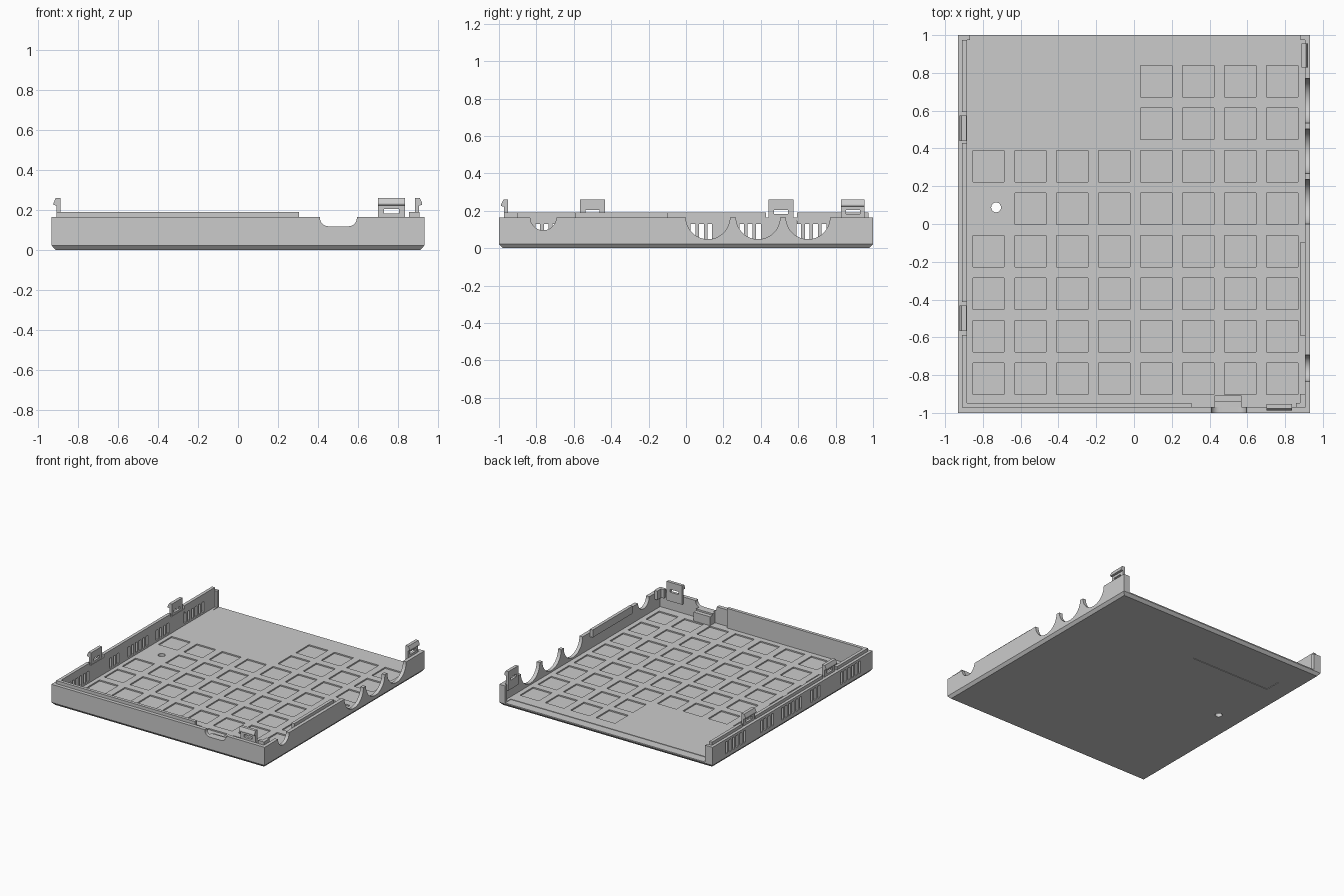
import bpy, bmesh, math
from mathutils import Matrix, Vector

if "Cube" in bpy.data.objects:
    bpy.data.objects.remove(bpy.data.objects["Cube"])


def finish(bm, name):
    bmesh.ops.recalc_face_normals(bm, faces=bm.faces)
    me = bpy.data.meshes.new(name)
    bm.to_mesh(me)
    bm.free()
    ob = bpy.data.objects.new(name, me)
    bpy.context.collection.objects.link(ob)
    return ob


def add_box(bm, x, y, z):
    size = Matrix.Diagonal((x[1] - x[0], y[1] - y[0], z[1] - z[0], 1))
    mid = Matrix.Translation((sum(x) / 2, sum(y) / 2, sum(z) / 2))
    return bmesh.ops.create_cube(bm, size=1, matrix=mid @ size)['verts']


def boxes(name, items):
    bm = bmesh.new()
    for it in items:
        add_box(bm, *it)
    return finish(bm, name)


def add_prism(bm, pts, vec):
    f = bm.faces.new([bm.verts.new(p) for p in pts])
    ext = bmesh.ops.extrude_face_region(bm, geom=[f], use_keep_orig=True)
    bmesh.ops.translate(bm, vec=vec,
                        verts=[v for v in ext['geom'] if isinstance(v, bmesh.types.BMVert)])


def cut(ob, cutter):
    cutter.hide_render = True
    mod = ob.modifiers.new('cut', 'BOOLEAN')
    mod.operation = 'DIFFERENCE'
    mod.solver = 'EXACT'
    mod.object = cutter
    bpy.context.view_layer.objects.active = ob
    bpy.ops.object.modifier_apply(modifier=mod.name)
    bpy.data.objects.remove(cutter)


FLOOR, TOP, LIP = 0.035, 0.165, 0.19

# tray: solid block with a chamfered bottom edge
bm = bmesh.new()
for v in add_box(bm, (-0.933, 0.933), (-1, 1), (0, 0.022)):
    if v.co.z < 0.01:
        v.co.x *= 0.98
        v.co.y *= 0.98
top = max(bm.faces, key=lambda f: f.calc_center_median().z)
ext = bmesh.ops.extrude_face_region(bm, geom=[top])
bmesh.ops.translate(bm, vec=(0, 0, TOP - 0.022),
                    verts=[v for v in ext['geom'] if isinstance(v, bmesh.types.BMVert)])
bmesh.ops.delete(bm, geom=[top] if top.is_valid else [], context='FACES_ONLY')
tray = finish(bm, 'tray')

# hollow inside, then the open back side
cut(tray, boxes('cavity', [((-0.885, 0.905), (-0.97, 0.975), (FLOOR, 0.3))]))
cut(tray, boxes('back_opening', [((-0.868, 0.882), (0.93, 1.1), (FLOOR - 0.004, 0.3))]))

# round port cutouts in the right wall
bm = bmesh.new()
for y, r in ((0.117, 0.118), (0.385, 0.118), (0.652, 0.118), (-0.763, 0.07)):
    bmesh.ops.create_cone(bm, cap_ends=True, segments=48, radius1=r, radius2=r, depth=0.2,
                          matrix=Matrix.Translation((0.95, y, TOP + 0.001))
                          @ Matrix.Rotation(math.pi / 2, 4, 'Y'))
cut(tray, finish(bm, 'port_cutter'))

# rounded notch in the front wall
bm = bmesh.new()
x0, x1, zb, r = 0.41, 0.595, 0.118, 0.042
pts = [(x0, -1.1, 0.3)]
for cx, start in ((x0 + r, 180), (x1 - r, 270)):
    for i in range(9):
        a = math.radians(start + i * 90 / 8)
        pts.append((cx + r * math.cos(a), -1.1, zb + r + r * math.sin(a)))
pts.append((x1, -1.1, 0.3))
add_prism(bm, pts, (0, 0.16, 0))
cut(tray, finish(bm, 'notch_cutter'))

# vent slots in the left wall
slots = []
for start, count in ((-0.85, 6), (-0.34, 3), (-0.11, 6), (0.24, 4), (0.59, 6)):
    for i in range(count):
        y = start + i * 0.045
        slots.append(((-1, -0.85), (y, y + 0.025), (0.05, 0.145)))
cut(tray, boxes('vent_cutter', slots))

# reset hole through the floor
bm = bmesh.new()
bmesh.ops.create_cone(bm, cap_ends=True, segments=32, radius1=0.026, radius2=0.026, depth=0.3,
                      matrix=Matrix.Translation((-0.73, 0.088, 0)))
cut(tray, finish(bm, 'hole_cutter'))

# shallow square pockets in the floor, left plain near the back left and the hole
pockets = []
for i in range(8):
    for j in range(8):
        x, y = -0.77 + i * 0.222, -0.82 + j * 0.225
        if (y > 0.5 and x < 0.0) or (x < -0.6 and -0.1 < y < 0.3):
            continue
        pockets.append(((x - 0.083, x + 0.083), (y - 0.083, y + 0.083), (FLOOR - 0.01, 0.06)))
cut(tray, boxes('pocket_cutter', pockets))

# shallow label recess underneath
cut(tray, boxes('label_cutter', [((-0.76, -0.06), (0.60, 0.73), (-0.05, 0.004))]))

bpy.context.view_layer.objects.active = tray
tray.select_set(True)
bpy.ops.object.shade_smooth_by_angle(angle=math.radians(20))
tray.select_set(False)

# locating lips along the walls
boxes('left_lip', [((-0.91, -0.885), y, (0.13, LIP))
                   for y in ((-0.972, -0.587), (-0.412, 0.428), (0.593, 0.975))])
boxes('front_lip', [((-0.91, 0.305), (-0.972, -0.947), (FLOOR - 0.002, LIP))])
boxes('right_lip', [((0.882, 0.907), (-0.592, -0.095), (0.13, LIP))])
boxes('corner_lip', [((0.88, 0.908), (-0.972, -0.9), (0.12, LIP)),
                     ((0.857, 0.882), (-0.972, -0.947), (0.12, LIP))])

# stepped support block behind the notch
boxes('support_block', [((0.425, 0.57), (-0.972, -0.94), (FLOOR - 0.002, 0.118)),
                        ((0.425, 0.57), (-0.941, -0.908), (FLOOR - 0.002, 0.105))])


def clip(name, loc, angle, width=0.135):
    """Snap clip: upright plate with a window and a hook facing local -y."""
    bm = bmesh.new()
    h = width / 2
    profile = [(0, 0.11), (0, 0.222), (-0.016, 0.225), (-0.016, 0.235),
               (-0.004, 0.26), (0.02, 0.26), (0.02, 0.11)]
    add_prism(bm, [(-h, y, z) for y, z in profile], (width, 0, 0))
    ob = finish(bm, name)
    cut(ob, boxes('window_cutter', [((-0.037, 0.037), (-0.1, 0.1), (0.182, 0.204))]))
    ob.location = Vector(loc)
    ob.rotation_euler.z = math.radians(angle)


# snap clips on three walls
clip('front_clip', (0.768, -0.972, 0), 0)
clip('left_clip_back', (-0.908, 0.508, 0), -90)
clip('left_clip_front', (-0.908, -0.5, 0), -90)
clip('right_clip', (0.906, 0.892, 0), 90, 0.125)
